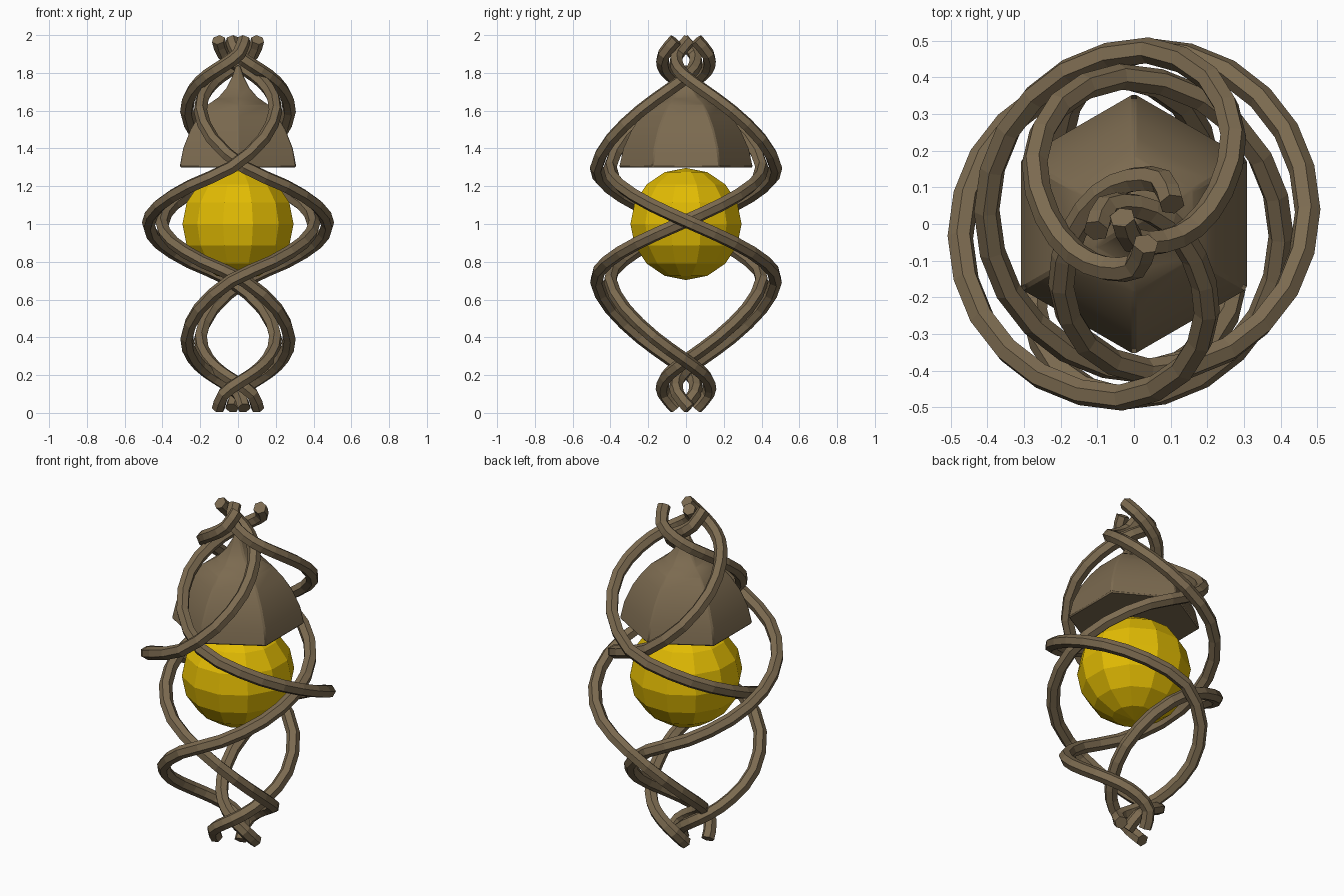
import bpy, bmesh, math
from mathutils import Vector

if "Cube" in bpy.data.objects:
    bpy.data.objects.remove(bpy.data.objects["Cube"])


def material(name, rgb):
    m = bpy.data.materials.new(name)
    m.diffuse_color = (*rgb, 1)
    m.use_nodes = True
    m.node_tree.nodes["Principled BSDF"].inputs["Base Color"].default_value = m.diffuse_color
    return m


BROWN = material("bronze_brown", (0.20, 0.145, 0.08))
GOLD = material("golden_yellow", (0.76, 0.50, 0.001))


def add_mesh(name, bm, mat):
    bmesh.ops.recalc_face_normals(bm, faces=bm.faces)
    me = bpy.data.meshes.new(name)
    bm.to_mesh(me)
    bm.free()
    me.materials.append(mat)
    ob = bpy.data.objects.new(name, me)
    bpy.context.collection.objects.link(ob)
    return ob


# Twisted cage: upper half of one strand, a quarter turn then a closing swirl
HALF = [Vector((.438 * math.cos(math.radians(a)), .438 * math.sin(math.radians(a)), 1 + a / 300))
        for a in (0, 30, 60, 90)]
HALF += [Vector(p) for p in [(-.17, .36, 1.45), (-.235, .205, 1.6), (-.2, .055, 1.71),
                             (-.125, -.045, 1.785), (-.04, -.085, 1.84),
                             (.04, -.08, 1.9), (.068, -.018, 1.975)]]


def strand(name, hand, turn, shift):
    # the lower half is the upper half turned over about the x axis
    path = [Vector((p.x, -p.y, 2 - p.z)) for p in HALF[:0:-1]] + HALF
    pts = [Vector((turn * p.x + shift, turn * hand * p.y + shift, p.z)) for p in path]
    # one smoothing point between neighbours
    fine = []
    for i in range(len(pts) - 1):
        p0, p1, p2 = pts[max(i - 1, 0)], pts[i], pts[i + 1]
        p3 = pts[min(i + 2, len(pts) - 1)]
        fine += [p1, (9 * (p1 + p2) - p0 - p3) / 16]
    fine.append(pts[-1])
    cu = bpy.data.curves.new(name, 'CURVE')
    cu.dimensions = '3D'
    cu.bevel_depth = .036
    cu.bevel_resolution = 1
    cu.use_fill_caps = True
    sp = cu.splines.new('POLY')
    sp.use_smooth = False
    sp.points.add(len(fine) - 1)
    for p, co in zip(sp.points, fine):
        p.co = (*co, 1)
    cu.materials.append(BROWN)
    ob = bpy.data.objects.new(name, cu)
    bpy.context.collection.objects.link(ob)


# two strands of each handedness; the pairs are shifted so they do not collide
for turn in (1, -1):
    strand("left_twist_strand", 1, turn, -.036)
    strand("right_twist_strand", -1, turn, .036)

# Hexagonal bell-shaped cap with a concave spire
bm = bmesh.new()
rings = []
for z, r in [(1.3, .357), (1.4, .335), (1.5, .29), (1.57, .242), (1.63, .188),
             (1.67, .12), (1.72, .07), (1.78, .035), (1.84, .012)]:
    rings.append([bm.verts.new((r * math.cos(math.radians(30 + 60 * k)),
                                r * math.sin(math.radians(30 + 60 * k)), z))
                  for k in range(6)])
for a, b in zip(rings, rings[1:]):
    for k in range(6):
        j = (k + 1) % 6
        bm.faces.new((a[k], a[j], b[j], b[k]))
bm.faces.new(rings[0])
bm.faces.new(rings[-1])
cap = add_mesh("cap", bm, BROWN)
bev = cap.modifiers.new("soft_edges", 'BEVEL')
bev.width = .008
bev.segments = 1
bev.limit_method = 'ANGLE'
bev.angle_limit = math.radians(40)
bpy.context.view_layer.objects.active = cap
cap.select_set(True)
bpy.ops.object.shade_smooth_by_angle(angle=math.radians(25))

# Faceted ball
bm = bmesh.new()
bmesh.ops.create_uvsphere(bm, u_segments=12, v_segments=8, radius=.297)
ball = add_mesh("ball", bm, GOLD)
ball.location.z = 1.0
ball.scale = (1.025, 1.025, 1)
ball.rotation_euler.z = math.radians(15)
